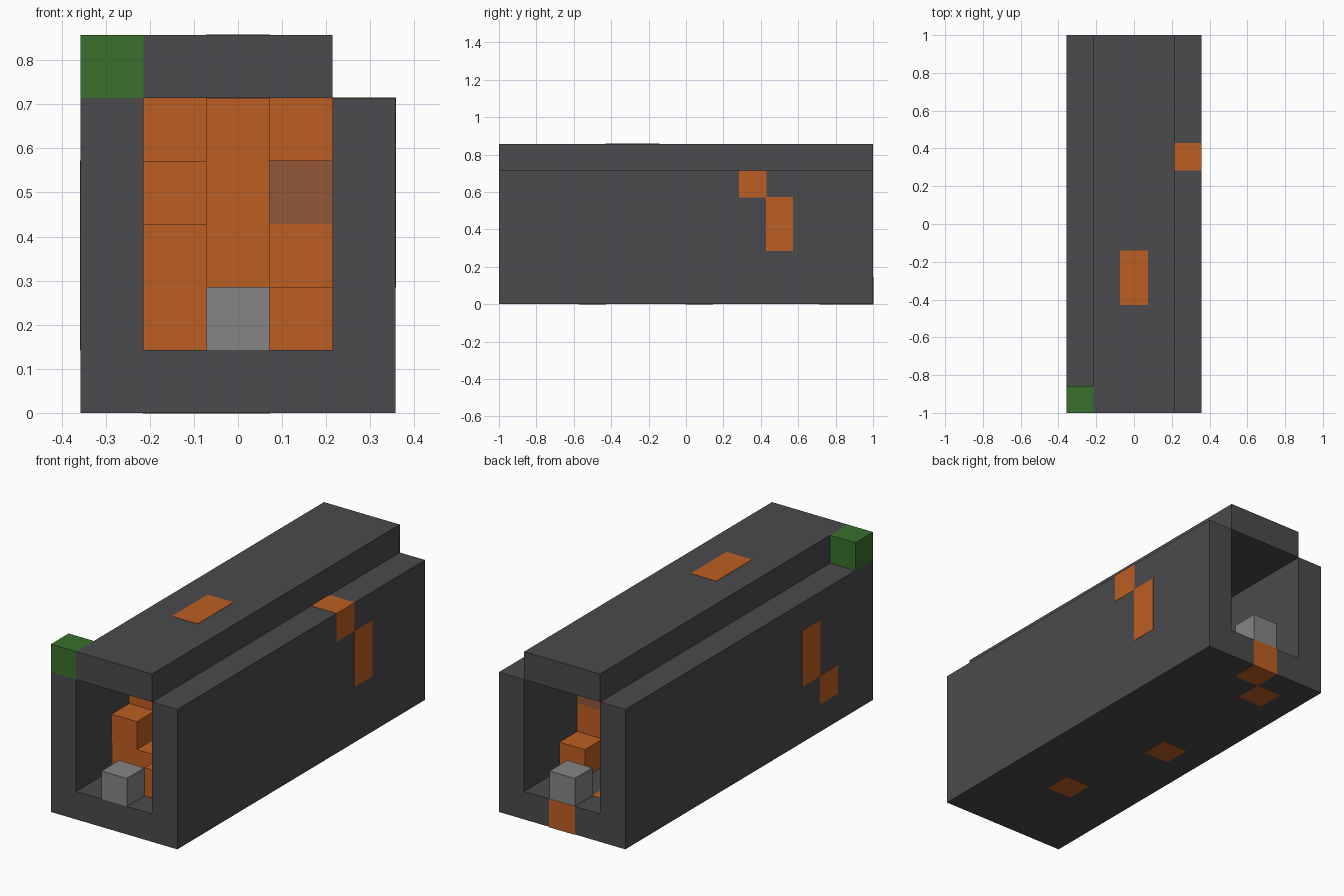
import bpy
import bmesh

U = 2 / 14          # edge of one grid cell
PROUD = 0.0015      # inlaid blocks stand out by this much

if "Cube" in bpy.data.objects:
    bpy.data.objects.remove(bpy.data.objects["Cube"], do_unlink=True)


def make_material(name, rgb):
    mat = bpy.data.materials.new(name)
    mat.use_nodes = True
    colour = (*rgb, 1)
    mat.diffuse_color = colour
    mat.node_tree.nodes["Principled BSDF"].inputs["Base Color"].default_value = colour
    return mat


dark = make_material("dark grey", (0.070, 0.069, 0.076))
orange = make_material("orange", (0.515, 0.114, 0.016))
brown = make_material("brown", (0.287, 0.098, 0.040))
grey = make_material("light grey", (0.235, 0.235, 0.235))
green = make_material("green", (0.042, 0.162, 0.025))


def place(cell):
    """Grid corner to world position."""
    x, y, z = cell
    return ((x - 2.5) * U, (y - 7) * U, z * U)


def finish(name, bm, mat):
    bmesh.ops.recalc_face_normals(bm, faces=bm.faces)
    mesh = bpy.data.meshes.new(name)
    bm.to_mesh(mesh)
    bm.free()
    mesh.materials.append(mat)
    obj = bpy.data.objects.new(name, mesh)
    bpy.context.collection.objects.link(obj)
    return obj


def extrude_profile(name, outline, mat):
    """Sweep an x-z outline along the whole length."""
    bm = bmesh.new()
    face = bm.faces.new([bm.verts.new(place((x, 0, z))) for x, z in outline])
    swept = bmesh.ops.extrude_face_region(bm, geom=[face])["geom"]
    verts = [v for v in swept if isinstance(v, bmesh.types.BMVert)]
    bmesh.ops.translate(bm, verts=verts, vec=(0, 14 * U, 0))
    return finish(name, bm, mat)


def blocks(name, cells, mat, grow=0.0):
    """One cube for each grid cell."""
    bm = bmesh.new()
    for x, y, z in cells:
        cube = bmesh.ops.create_cube(bm, size=U + 2 * grow)["verts"]
        bmesh.ops.translate(bm, verts=cube, vec=place((x + 0.5, y + 0.5, z + 0.5)))
    return finish(name, bm, mat)


# Hollow tunnel: channel with floor and side walls, and a narrower roof
extrude_profile("channel", [(0, 0), (5, 0), (5, 5), (4, 5),
                            (4, 1), (1, 1), (1, 5), (0, 5)], dark)
extrude_profile("roof", [(1, 5), (4, 5), (4, 6), (1, 6)], dark)

# Corner marker on the front of the right wall
blocks("corner_marker", [(0, 0, 5)], green)

# End blocks of the path
blocks("end_blocks", [(2, 0, 1), (2, 13, 1)], grey)

# Path blocks set into the shell
blocks("inlaid_left_wall", [(4, 9, 4), (4, 10, 3), (4, 10, 2)], orange, PROUD)
blocks("inlaid_right_wall", [(0, 2, 1), (0, 3, 2), (0, 3, 3)], orange, PROUD)
blocks("inlaid_floor", [(2, 3, 0), (1, 7, 0), (1, 12, 0), (2, 13, 0)], orange, PROUD)
blocks("inlaid_roof", [(2, 4, 5), (2, 5, 5)], orange, PROUD)

# Path blocks winding through the inside
blocks("path_front", [(3, 1, 1), (2, 2, 1), (1, 2, 1), (1, 2, 2),
                      (1, 3, 3), (1, 4, 4)], orange)
blocks("path_middle", [(2, 6, z) for z in (2, 3, 4)] + [(1, 7, 1)], orange)
blocks("path_back", [(3, 9, 4), (3, 10, 2), (3, 11, 1)], orange)
blocks("path_junction", [(3, 10, 3)], brown)
